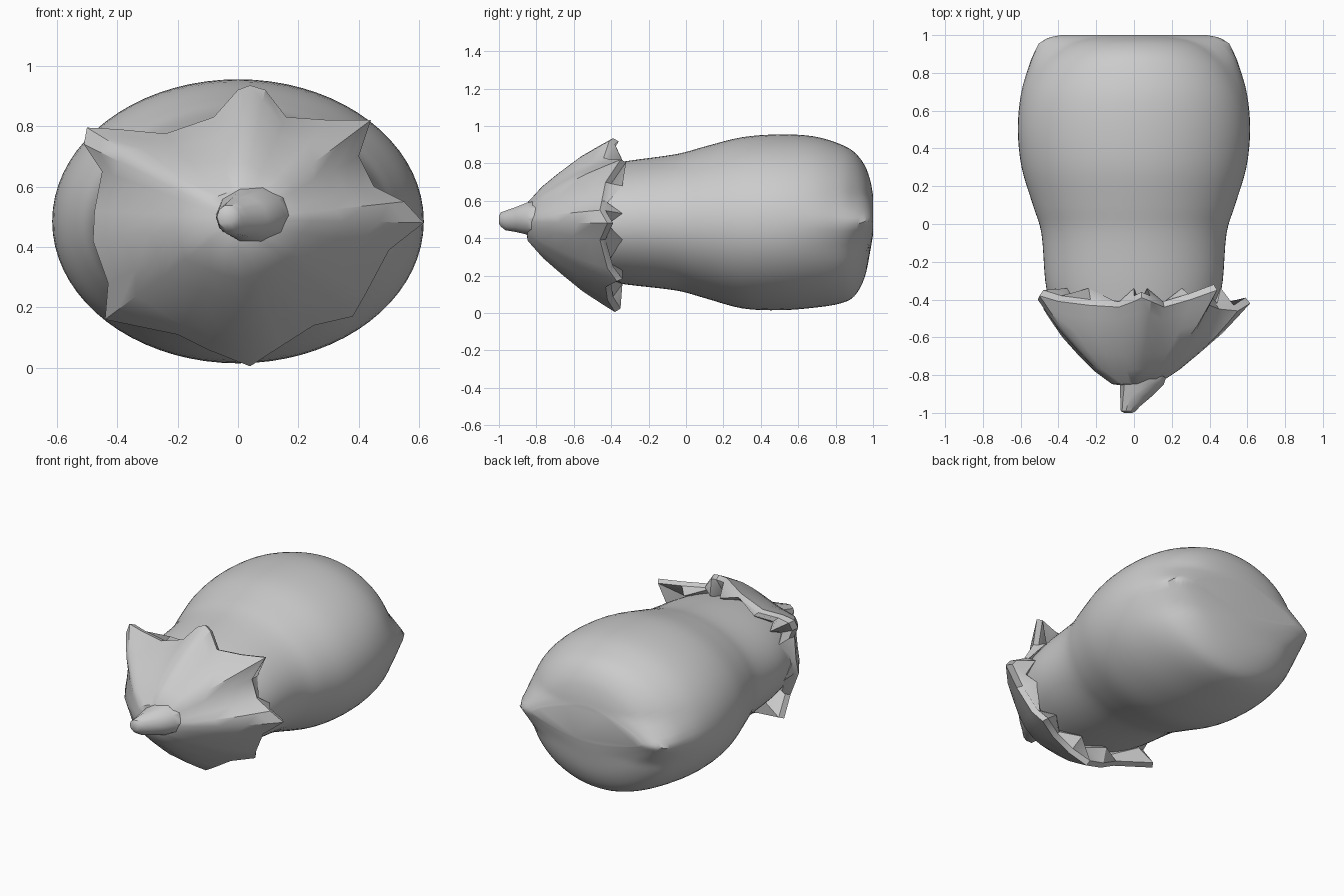
import bpy
from math import sin, cos, pi, hypot, atan2

old = bpy.data.objects.get("Cube")
if old:
    bpy.data.objects.remove(old, do_unlink=True)

grey = bpy.data.materials.new("matte_grey")
grey.use_nodes = True
colour = (0.6, 0.6, 0.6, 1)
grey.diffuse_color = colour
grey.node_tree.nodes["Principled BSDF"].inputs["Base Color"].default_value = colour


def loft(name, rings, angle):
    """Skin a list of equal rings and close both ends."""
    n = len(rings[0])
    verts = [p for ring in rings for p in ring]
    faces = [(r * n + i, r * n + (i + 1) % n, (r + 1) * n + (i + 1) % n, (r + 1) * n + i)
             for r in range(len(rings) - 1) for i in range(n)]
    faces += [tuple(reversed(range(n))), tuple(range(len(verts) - n, len(verts)))]
    mesh = bpy.data.meshes.new(name)
    mesh.from_pydata(verts, [], faces)
    mesh.materials.append(grey)
    obj = bpy.data.objects.new(name, mesh)
    bpy.context.collection.objects.link(obj)
    bpy.ops.object.select_all(action="DESELECT")
    obj.select_set(True)
    bpy.context.view_layer.objects.active = obj
    bpy.ops.object.mode_set(mode="EDIT")
    bpy.ops.mesh.select_all(action="SELECT")
    bpy.ops.mesh.normals_make_consistent(inside=False)
    bpy.ops.object.mode_set(mode="OBJECT")
    bpy.ops.object.shade_smooth_by_angle(angle=angle)
    return obj


def refine(rows, steps):
    """Catmull-Rom interpolation through profile rows."""
    out = []
    for i in range(len(rows) - 1):
        p0, p1, p2, p3 = (rows[min(max(k, 0), len(rows) - 1)] for k in range(i - 1, i + 3))
        for s in range(steps):
            t = s / steps
            out.append(tuple(b + t * ((c - a) / 2 + t * ((2 * a - 5 * b + 4 * c - d) / 2
                             + t * (3 * b - a - 3 * c + d) / 2))
                             for a, b, c, d in zip(p0, p1, p2, p3)))
    return out + [rows[-1]]


# Body: y, top, bottom, half width, half width along the side ridge
profile = [
    (-0.45, 0.79, 0.17, 0.44, 0.44), (-0.30, 0.815, 0.15, 0.47, 0.47),
    (-0.05, 0.85, 0.12, 0.49, 0.49), (0.10, 0.89, 0.08, 0.535, 0.535),
    (0.30, 0.94, 0.025, 0.595, 0.595), (0.50, 0.955, 0.015, 0.615, 0.615),
    (0.68, 0.945, 0.028, 0.59, 0.60), (0.82, 0.905, 0.05, 0.53, 0.565),
    (0.90, 0.86, 0.09, 0.46, 0.54), (0.955, 0.79, 0.19, 0.38, 0.505),
    (0.985, 0.71, 0.33, 0.28, 0.465), (1.0, 0.63, 0.42, 0.17, 0.41)]


def body_ring(row, n=72):
    y, top, bottom, wide, ridge = row
    mid, high = (top + bottom) / 2, (top - bottom) / 2
    ring = []
    for i in range(n):
        c, s = cos(2 * pi * i / n), sin(2 * pi * i / n)
        z = mid + high * s
        bump = max(0, 1 - abs(z - 0.49) / 0.14) * (ridge - wide)
        ring.append((c * (wide + bump), y, z))
    return ring


loft("body", [body_ring(r) for r in refine(profile, 4)], 0.7)

# Leafy cap: outline of the pointed rim as x, z, y
rim = [(0.615, 0.48, -0.42), (0.55, 0.55, -0.46), (0.45, 0.60, -0.45), (0.40, 0.70, -0.43),
       (0.44, 0.82, -0.35), (0.30, 0.82, -0.40), (0.16, 0.83, -0.44), (0.09, 0.92, -0.41),
       (0.04, 0.935, -0.39), (0.0, 0.92, -0.41), (-0.08, 0.83, -0.44), (-0.24, 0.775, -0.43),
       (-0.40, 0.79, -0.41), (-0.50, 0.795, -0.38), (-0.51, 0.74, -0.40), (-0.45, 0.65, -0.45),
       (-0.475, 0.52, -0.43), (-0.48, 0.42, -0.45), (-0.43, 0.28, -0.44), (-0.44, 0.16, -0.36),
       (-0.20, 0.11, -0.42), (-0.10, 0.06, -0.42), (0.04, 0.005, -0.38), (0.14, 0.07, -0.42),
       (0.25, 0.14, -0.43), (0.38, 0.17, -0.37), (0.42, 0.24, -0.42), (0.50, 0.39, -0.46)]
MID = 0.49
scales = [(0.06, 1.0), (0.25, 0.97), (0.45, 0.80), (0.62, 0.60), (0.80, 0.36), (0.92, 0.15), (1.0, 0.0)]
rings = []
for scale, lift in scales:
    ring = []
    for x, z, y in rim:
        # The points soften into a round dome towards the tip
        a = atan2(z - MID, x)
        mean = 0.43 / hypot(cos(a) * 0.92, sin(a) * 1.08)
        k = scale * (scale + (1 - scale) * mean / hypot(x, z - MID))
        ring.append((x * k, y + (-0.86 - y) * lift, MID + (z - MID) * k))
    rings.append(ring)
# Folded-back edge with small jagged teeth against the body
rings.append([(x * 0.96, y + 0.03, MID + (z - MID) * 0.96) for x, z, y in rim])
teeth = []
for i, (x, z, y) in enumerate(rim):
    a = atan2((z - MID) / 0.33, x / 0.46)
    teeth.append((0.465 * cos(a), -0.34 if i % 2 else -0.42, 0.482 + 0.335 * sin(a)))
rings.append(teeth)
rings.append([(x * 0.8, -0.45, MID + (z - MID) * 0.8) for x, y, z in teeth])
loft("leafy_cap", rings, 0.6)

# Stem: centre x, y, centre z, half width, half height
stem = [(0.045, -0.80, 0.505, 0.13, 0.10), (0.042, -0.85, 0.505, 0.115, 0.09),
        (0.012, -0.91, 0.50, 0.085, 0.07), (-0.02, -0.965, 0.495, 0.052, 0.055),
        (-0.03, -0.99, 0.50, 0.04, 0.04), (-0.03, -1.0, 0.50, 0.022, 0.022)]
loft("stem", [[(x + w * cos(i * pi / 5), y, z + h * sin(i * pi / 5)) for i in range(10)]
              for x, y, z, w, h in stem], 0.6)
